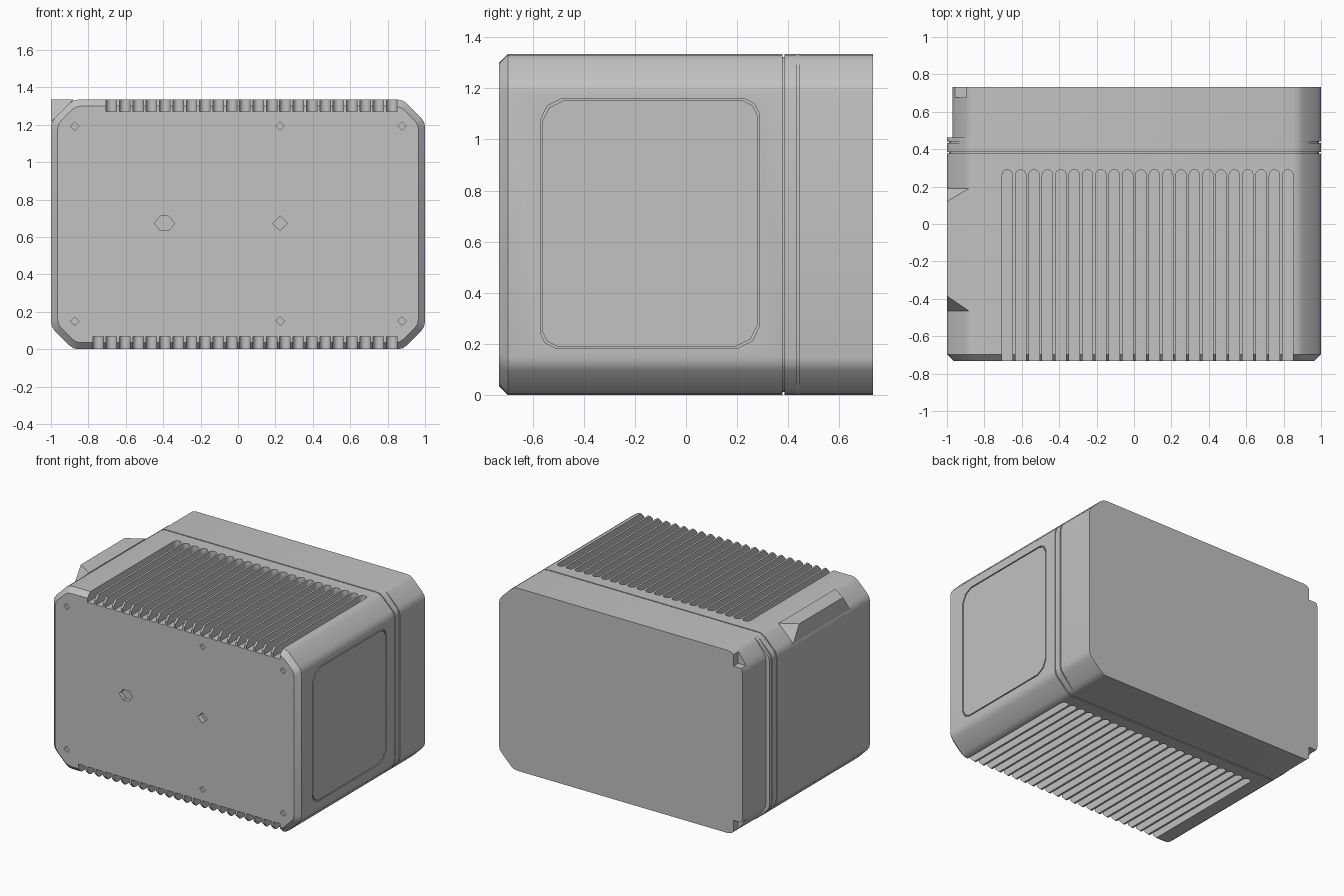
import bpy, bmesh, math
from mathutils import Vector

cube = bpy.data.objects.get("Cube")
if cube:
    bpy.data.objects.remove(cube, do_unlink=True)

W, D, H, CH = 1.0, 0.732, 1.335, 0.118   # half width, half depth, height, corner chamfer

grey = bpy.data.materials.new("casing grey")
grey.use_nodes = True
colour = (0.54, 0.54, 0.54, 1)
grey.diffuse_color = colour
grey.node_tree.nodes["Principled BSDF"].inputs["Base Color"].default_value = colour


def make_object(name, bm):
    bmesh.ops.recalc_face_normals(bm, faces=bm.faces)
    mesh = bpy.data.meshes.new(name)
    bm.to_mesh(mesh)
    bm.free()
    mesh.materials.append(grey)
    obj = bpy.data.objects.new(name, mesh)
    bpy.context.collection.objects.link(obj)
    return obj


def loft(bm, rings):
    """Skin a list of closed rings and cap both ends."""
    rows = [[bm.verts.new(p) for p in ring] for ring in rings]
    n = len(rows[0])
    for a, b in zip(rows, rows[1:]):
        for i in range(n):
            j = (i + 1) % n
            bm.faces.new((a[i], a[j], b[j], b[i]))
    bm.faces.new(rows[0])
    bm.faces.new(rows[-1])


def box(bm, lo, hi):
    (x0, y0, z0), (x1, y1, z1) = lo, hi
    loft(bm, [[(x0, y0, z), (x1, y0, z), (x1, y1, z), (x0, y1, z)] for z in (z0, z1)])


def section(y, inset=0, sides_only=False, left=-W):
    """Chamfered rectangle with softened corners, standing across y."""
    def outline(d):
        w, c = W - d, CH - 0.59 * d
        lo, hi = d, H - d
        return [(w, lo + c), (w, hi - c), (w - c, hi), (c - w, hi),
                (-w, hi - c), (-w, lo + c), (c - w, lo), (w - c, lo)]
    plain = outline(0)
    pts = outline(inset)
    if sides_only:
        pts = [p if abs(q[0]) > 0.95 else q for p, q in zip(pts, plain)]
    pts = [Vector((max(x, left), y, z)) for x, z in pts]
    ring = []
    for i, p in enumerate(pts):
        a = p + (pts[i - 1] - p).normalized() * 0.03
        b = p + (pts[(i + 1) % len(pts)] - p).normalized() * 0.03
        ring += [a, p * 0.5 + (a + b) * 0.25, b]
    return ring


# Casing: chamfered front rim, seam groove, side groove, stepped left rear
G, STEP = 0.004, -0.97
bm = bmesh.new()
rings = [section(-D, 0.035), section(-D + 0.035)]
for y, partial in ((0.382, False), (0.437, True)):
    rings += [section(y - G), section(y - G, 0.012, partial),
              section(y + G, 0.012, partial), section(y + G)]
rings += [section(0.463), section(0.463, left=STEP), section(D, left=STEP)]
loft(bm, rings)
bmesh.ops.remove_doubles(bm, verts=bm.verts, dist=1e-5)
casing = make_object("casing", bm)

# Cutters, gathered in one mesh
cut = bmesh.new()

# Cooling slots with round rear ends, one more below than above
PITCH, R, END = 0.0714, 0.028, 0.29
for first, z0, z1 in ((0, H - 0.065, H + 0.1), (-1, -0.1, 0.068)):
    for i in range(first, 22):
        x = -0.677 + PITCH * i
        arc = [(x + R * math.cos(t * math.pi / 8), END - R + R * math.sin(t * math.pi / 8))
               for t in range(9)]
        plan = [(x + R, -0.9)] + arc + [(x - R, -0.9)]
        loft(cut, [[(px, py, z) for px, py in plan] for z in (z0, z1)])


# Sockets and screw holes in the front
def front_hole(pts, x, z, depth):
    loft(cut, [[(x + u, y, z + v) for u, v in pts] for y in (-D - 0.1, -D + depth)])


def diamond(r):
    return [(r, 0), (0, r), (-r, 0), (0, -r)]


for x in (-0.873, 0.225, 0.877):
    for z in (0.15, 1.193):
        front_hole(diamond(0.023), x, z, 0.015)
front_hole(diamond(0.039), 0.225, 0.673, 0.04)
front_hole([(0.055, 0), (0.022, 0.038), (-0.022, 0.038),
            (-0.055, 0), (-0.022, -0.038), (0.022, -0.038)], -0.393, 0.673, 0.03)

# Hinge notches at the left rear corners
box(cut, (-1.2, 0.675, H - 0.105), (-0.895, 0.9, H + 0.1))
box(cut, (-1.2, 0.675, -0.1), (-0.895, 0.9, 0.105))


# Side panel: shallow recess refilled by a slightly smaller plate
def panel_ring(x, shrink):
    y0, y1, z0, z1 = -0.57 + shrink, 0.287 - shrink, 0.184 + shrink, 1.16 - shrink
    a, b = 0.06, 0.02
    half = [(y0, z0 + a), (y0 + b, z0 + b), (y0 + a, z0),
            (y1 - 0.085, z0), (y1 - 0.028, z0 + 0.028), (y1, z0 + 0.085)]
    top = [(y1, z1 - a), (y1 - b, z1 - b), (y1 - a, z1),
           (y0 + 0.085, z1), (y0 + 0.028, z1 - 0.028), (y0, z1 - 0.085)]
    return [(x, y, z) for y, z in half + top]


loft(cut, [panel_ring(W - 0.012, 0), panel_ring(W + 0.1, 0)])
cutter = make_object("casing_cutter", cut)
cutter.hide_render = True

bm = bmesh.new()
loft(bm, [panel_ring(W - 0.013, 0.007), panel_ring(W, 0.007)])
make_object("side_panel", bm)

# Cut the casing, then drop the cutter
mod = casing.modifiers.new("cuts", "BOOLEAN")
mod.operation = "DIFFERENCE"
mod.solver = "EXACT"
mod.object = cutter
bpy.ops.object.select_all(action="DESELECT")
bpy.context.view_layer.objects.active = casing
casing.select_set(True)
bpy.ops.object.modifier_apply(modifier=mod.name)
bpy.data.objects.remove(cutter, do_unlink=True)
bpy.ops.object.shade_smooth_by_angle(angle=math.radians(30))

# Square block filling the upper left chamfer, with slanted ends
bm = bmesh.new()
inner, low = CH - W, H - CH
for y_in, y_out in ((-0.465, -0.385), (0.19, 0.12)):
    for p in ((inner, y_in, H), (-W, y_out, H), (-W, y_in, low), (inner, y_in, low)):
        bm.verts.new(p)
bmesh.ops.convex_hull(bm, input=bm.verts)
make_object("corner_block", bm)
